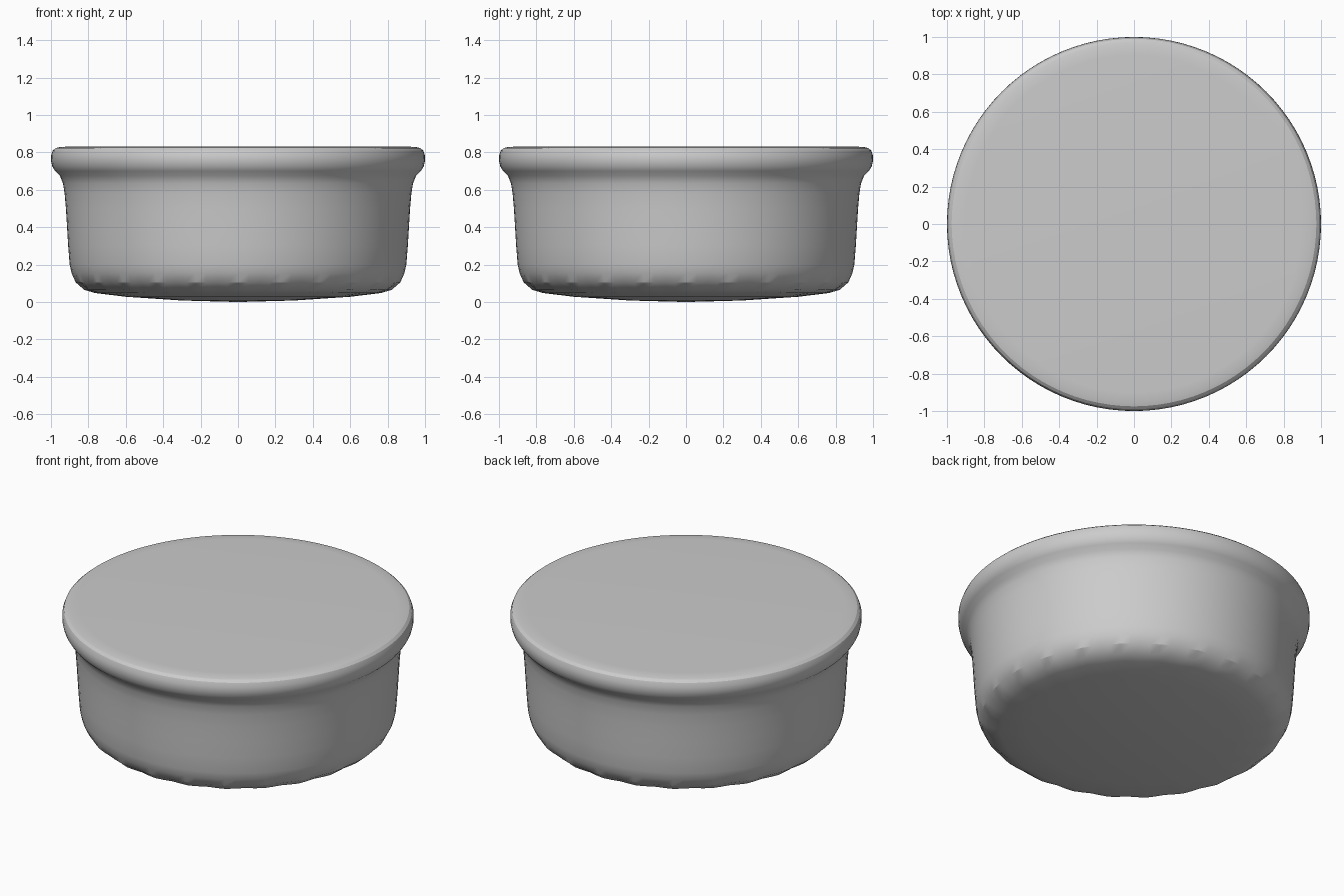
import bpy, bmesh, math

if "Cube" in bpy.data.objects:
    bpy.data.objects.remove(bpy.data.objects["Cube"])

SEG = 96
LOBES = 24

# Half profile (radius, height, ripple) from the underside to the rim
profile = [
    (0.30, 0.008, 0), (0.60, 0.028, 0.001), (0.76, 0.048, 0.004),
    (0.815, 0.065, 0.007), (0.865, 0.105, 0.003), (0.89, 0.155, 0), (0.90, 0.20, 0),
    (0.908, 0.30, 0), (0.914, 0.40, 0), (0.92, 0.50, 0), (0.927, 0.58, 0),
    (0.936, 0.635, 0), (0.952, 0.675, 0), (0.978, 0.70, 0),
    (0.993, 0.725, 0), (1.0, 0.755, 0), (0.999, 0.785, 0),
    (0.99, 0.81, 0), (0.975, 0.823, 0), (0.95, 0.829, 0), (0.90, 0.831, 0),
]

bm = bmesh.new()
rings = []
for r, z, ripple in profile:
    ring = []
    for i in range(SEG):
        a = 2 * math.pi * i / SEG
        rr = r + ripple * math.cos(LOBES * a)
        ring.append(bm.verts.new((rr * math.cos(a), rr * math.sin(a), z)))
    rings.append(ring)

# Side walls
for lo, hi in zip(rings, rings[1:]):
    for i in range(SEG):
        j = (i + 1) % SEG
        bm.faces.new((lo[i], lo[j], hi[j], hi[i]))

# Shallow domed underside and closed flat top
for ring, z in ((rings[0], 0.0), (rings[-1], 0.832)):
    centre = bm.verts.new((0, 0, z))
    for i in range(SEG):
        bm.faces.new((ring[i], ring[(i + 1) % SEG], centre))

bmesh.ops.recalc_face_normals(bm, faces=bm.faces)
mesh = bpy.data.meshes.new("dish_body")
bm.to_mesh(mesh)
bm.free()

dish = bpy.data.objects.new("dish_body", mesh)
bpy.context.collection.objects.link(dish)
bpy.context.view_layer.objects.active = dish
dish.select_set(True)
bpy.ops.object.shade_smooth_by_angle(angle=math.radians(25))
